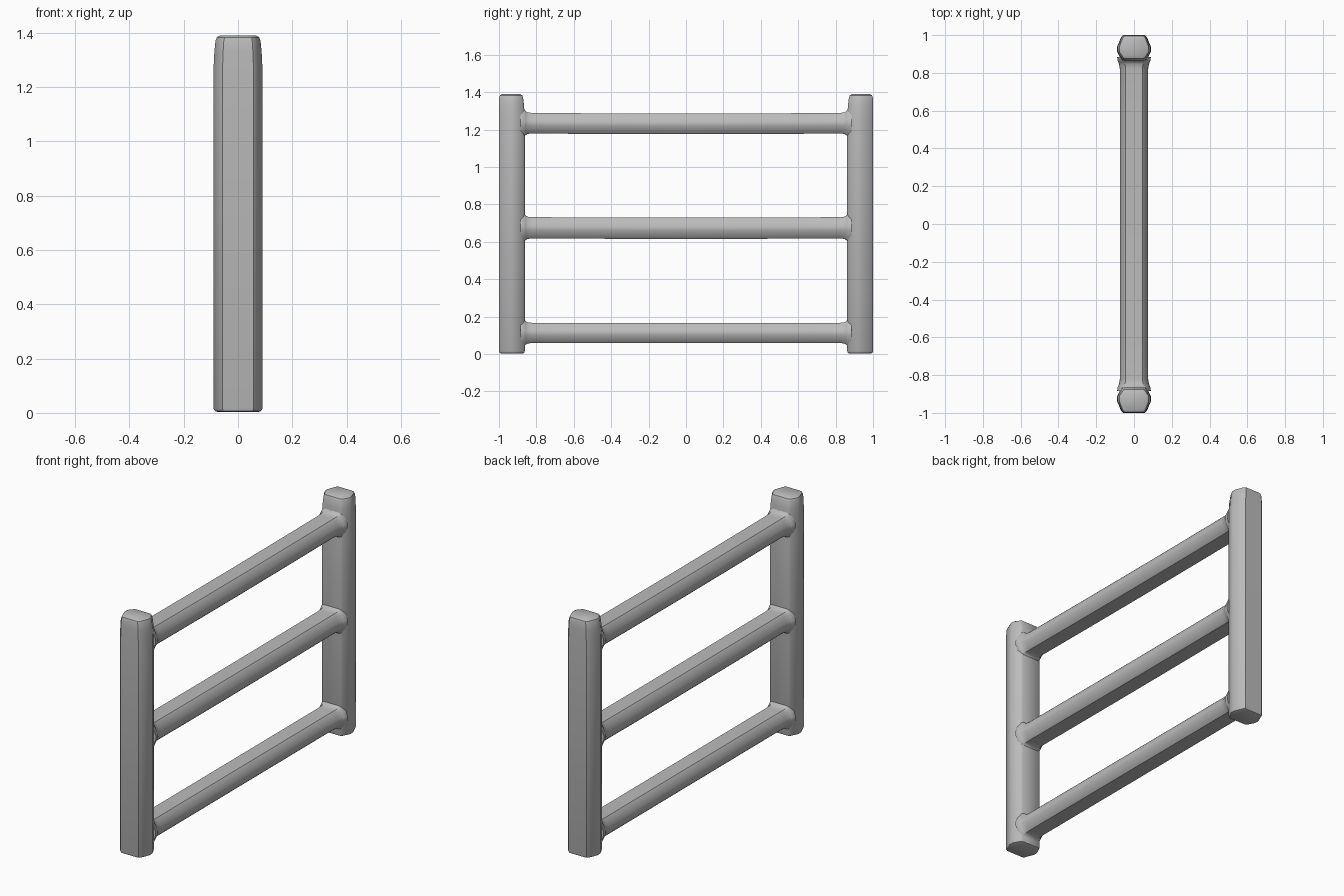
import bpy, bmesh, math

if "Cube" in bpy.data.objects:
    bpy.data.objects.remove(bpy.data.objects["Cube"])

grey = bpy.data.materials.new("plain grey")
grey.diffuse_color = (0.5, 0.5, 0.5, 1)
grey.use_nodes = True
grey.node_tree.nodes["Principled BSDF"].inputs["Base Color"].default_value = grey.diffuse_color


def loft(name, rings):
    """Skin a list of equal-length point rings and cap both ends."""
    bm = bmesh.new()
    loops = [[bm.verts.new(p) for p in ring] for ring in rings]
    n = len(loops[0])
    for a, b in zip(loops, loops[1:]):
        for i in range(n):
            j = (i + 1) % n
            bm.faces.new((a[i], a[j], b[j], b[i]))
    bm.faces.new(loops[0])
    bm.faces.new(loops[-1])
    bmesh.ops.recalc_face_normals(bm, faces=bm.faces)
    me = bpy.data.meshes.new(name)
    bm.to_mesh(me)
    bm.free()
    me.materials.append(grey)
    ob = bpy.data.objects.new(name, me)
    bpy.context.collection.objects.link(ob)
    bpy.context.view_layer.objects.active = ob
    ob.select_set(True)
    bpy.ops.object.shade_smooth_by_angle(angle=math.radians(35))
    ob.select_set(False)
    return ob


def post_ring(z, half_x, outer, inner, side):
    """Six-sided post section with softened edges: broad outer and inner faces, pointed sides."""
    f = half_x * 0.70
    mid = 0.925
    half = [(f * 0.9, outer), (f + 0.004, outer - 0.008),
            (half_x, mid + 0.012), (half_x, mid - 0.012),
            (f + 0.004, inner + 0.007), (f * 0.9, inner)]
    pts = half + [(-x, y) for x, y in reversed(half)]
    return [(x, side * y, z) for x, y in pts]


# Upright posts: height, half width, outer face, inner face
POST = [(0.003, 0.074, 0.988, 0.872), (0.007, 0.085, 0.997, 0.865),
        (0.016, 0.09, 1.0, 0.862), (1.27, 0.09, 1.0, 0.862),
        (1.33, 0.087, 1.0, 0.866), (1.37, 0.083, 0.999, 0.871),
        (1.383, 0.078, 0.995, 0.876), (1.39, 0.066, 0.985, 0.887)]
for name, side in (("front_post", -1), ("back_post", 1)):
    loft(name, [post_ring(*s, side) for s in POST])


def rail_ring(y, zc, hx, hz):
    """Six-sided rail section with softened edges."""
    q = [(hx, 0.012), (hx * 0.72, hz - 0.009), (hx * 0.60, hz)]
    half = q + [(-x, z) for x, z in reversed(q)]
    pts = half + [(-x, -z) for x, z in half]
    return [(x, y, zc + z) for x, z in pts]


# Rails: height, half thickness, sag at the middle, half width; ends flare into the posts
for name, zc, hz, sag, hx in (("bottom_rail", 0.113, 0.054, 0.0, 0.074),
                              ("middle_rail", 0.676, 0.057, 0.003, 0.075),
                              ("top_rail", 1.236, 0.055, 0.005, 0.074)):
    end = [(0.885, 0.014, 0.022), (0.865, 0.013, 0.018), (0.857, 0.008, 0.009),
           (0.845, 0.004, 0.002), (0.82, 0.0, 0.0)]
    stations = [(-y, a, b) for y, a, b in end]
    stations += [(y, 0, 0) for y in (-0.6, -0.3, 0, 0.3, 0.6)]
    stations += list(reversed(end))
    loft(name, [rail_ring(y, zc - sag * (1 - y * y), hx + a, hz + b)
                for y, a, b in stations])
